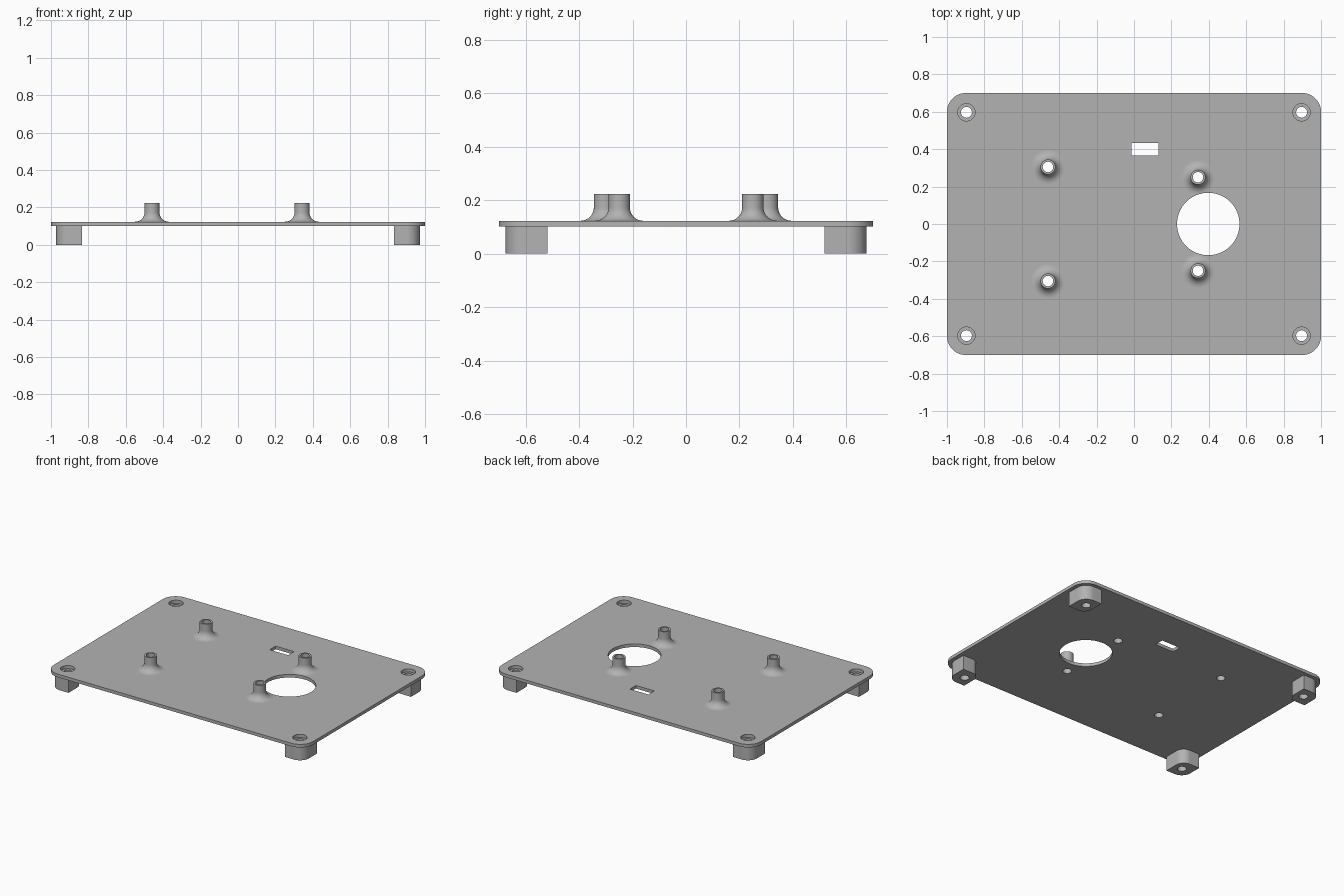
import bpy, bmesh
from math import cos, sin, pi, radians

if "Cube" in bpy.data.objects:
    bpy.data.objects.remove(bpy.data.objects["Cube"])

PLATE_BOTTOM, PLATE_TOP, POST_TOP = 0.101, 0.123, 0.223
BORE = 0.028

grey = bpy.data.materials.new("plain grey")
grey.use_nodes = True
grey.diffuse_color = (0.45, 0.45, 0.45, 1)
grey.node_tree.nodes["Principled BSDF"].inputs["Base Color"].default_value = grey.diffuse_color


def arc(cx, cy, r, start, end, steps):
    angles = [start + (end - start) * i / steps for i in range(steps + 1)]
    return [(cx + r * cos(a), cy + r * sin(a)) for a in angles]


def circle(cx, cy, r, steps=48):
    return arc(cx, cy, r, 0, 2 * pi, steps)[:-1]


def box_outline(x0, y0, x1, y1, radii):
    """Rectangle outline; radii run from the +x +y corner counterclockwise."""
    corners = [(x1, y1, -1, -1), (x0, y1, 1, -1), (x0, y0, 1, 1), (x1, y0, -1, 1)]
    points = []
    for i, ((x, y, sx, sy), r) in enumerate(zip(corners, radii)):
        if r:
            points += arc(x + sx * r, y + sy * r, r, i * pi / 2, (i + 1) * pi / 2, 12)
        else:
            points.append((x, y))
    return points


def finish(obj):
    """Weld and orient the mesh, colour it, smooth the round walls."""
    bm = bmesh.new()
    bm.from_mesh(obj.data)
    bmesh.ops.remove_doubles(bm, verts=bm.verts, dist=1e-5)
    bmesh.ops.recalc_face_normals(bm, faces=bm.faces)
    bm.to_mesh(obj.data)
    bm.free()
    obj.data.materials.clear()
    obj.data.materials.append(grey)
    bpy.ops.object.select_all(action='DESELECT')
    obj.select_set(True)
    bpy.context.view_layer.objects.active = obj
    bpy.ops.object.shade_smooth_by_angle(angle=radians(30))


def slab(name, loops, z0, z1):
    """Extrude an outline with holes between two heights."""
    curve = bpy.data.curves.new(name, 'CURVE')
    curve.dimensions = '2D'
    curve.fill_mode = 'BOTH'
    curve.extrude = (z1 - z0) / 2
    for loop in loops:
        spline = curve.splines.new('POLY')
        spline.points.add(len(loop) - 1)
        for point, (x, y) in zip(spline.points, loop):
            point.co = (x, y, 0, 1)
        spline.use_cyclic_u = True
    obj = bpy.data.objects.new(name, curve)
    obj.location.z = (z0 + z1) / 2
    bpy.context.collection.objects.link(obj)
    bpy.ops.object.select_all(action='DESELECT')
    obj.select_set(True)
    bpy.context.view_layer.objects.active = obj
    bpy.ops.object.convert(target='MESH')
    finish(bpy.context.view_layer.objects.active)


def lathe(name, x, y, profile, steps=40):
    """Spin a closed (radius, z) profile about a vertical axis."""
    mesh = bpy.data.meshes.new(name)
    bm = bmesh.new()
    verts = [bm.verts.new((r, 0, z)) for r, z in profile]
    edges = [bm.edges.new((v, verts[i - 1])) for i, v in enumerate(verts)]
    bmesh.ops.spin(bm, geom=verts + edges, cent=(0, 0, 0), axis=(0, 0, 1),
                   angle=2 * pi, steps=steps)
    bm.to_mesh(mesh)
    bm.free()
    obj = bpy.data.objects.new(name, mesh)
    obj.location = (x, y, 0)
    bpy.context.collection.objects.link(obj)
    finish(obj)


corners = [(sx, sy) for sx in (-1, 1) for sy in (-1, 1)]
posts = [(x, side * y) for x, y in ((-0.46, 0.305), (0.342, 0.25)) for side in (-1, 1)]

# Base plate: rounded sheet with round opening, slot, screw recesses and post bores
loops = [box_outline(-1, -0.7, 1, 0.7, [0.1] * 4),
         circle(0.397, 0, 0.167, 72),
         box_outline(-0.013, 0.367, 0.13, 0.433, [0] * 4)]
loops += [circle(sx * 0.896, sy * 0.597, 0.046) for sx, sy in corners]
loops += [circle(x, y, BORE, 40) for x, y in posts]
slab("base_plate", loops, PLATE_BOTTOM, PLATE_TOP)

# Feet: rounded on the outer and inner corners, with a screw hole
for sx, sy in corners:
    xs, ys = sorted((sx * 0.835, sx * 0.972)), sorted((sy * 0.518, sy * 0.675))
    radii = [0.07, 0, 0.06, 0] if sx == sy else [0, 0.07, 0, 0.06]
    if sx > 0 and sy < 0:
        radii = [0, 0.06, 0, 0.07]
    elif sx < 0 and sy < 0:
        radii = [0.06, 0, 0.07, 0]
    name = f"{'back' if sy > 0 else 'front'}_{'left' if sx > 0 else 'right'}_foot"
    slab(name, [box_outline(xs[0], ys[0], xs[1], ys[1], radii),
                circle(sx * 0.896, sy * 0.597, 0.029)], 0, PLATE_BOTTOM)

# Standoff posts: hollow tubes flaring into the plate
flare = arc(0.09, PLATE_TOP + 0.05, 0.05, 1.5 * pi, pi, 10)
profile = [(BORE, PLATE_TOP)] + flare + [(0.04, POST_TOP), (BORE, POST_TOP)]
for x, y in posts:
    name = f"{'back' if y > 0 else 'front'}_{'left' if x > 0 else 'right'}_post"
    lathe(name, x, y, profile)
